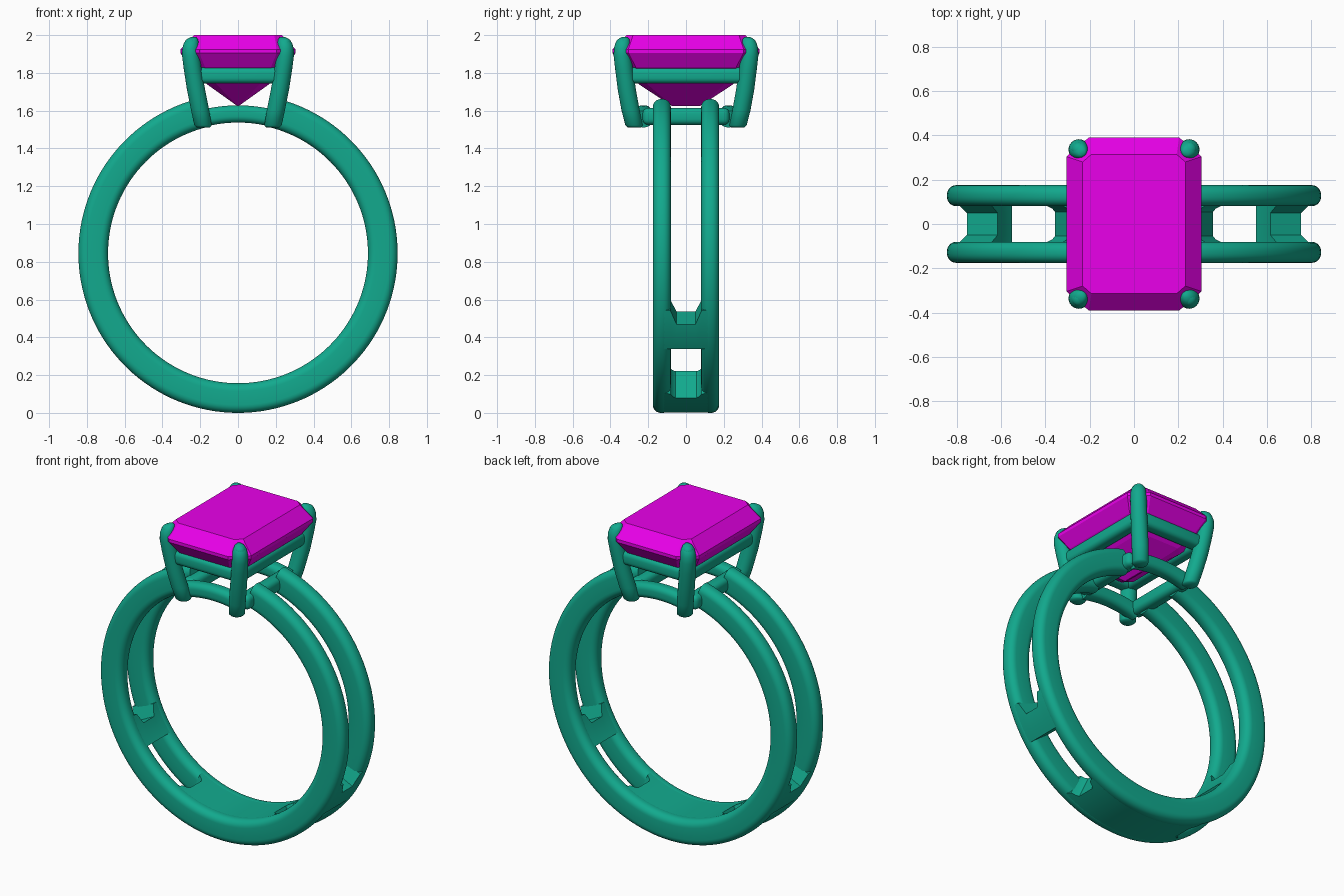
import bpy, bmesh, math
from mathutils import Vector

if "Cube" in bpy.data.objects:
    bpy.data.objects.remove(bpy.data.objects["Cube"])

ZC, R_OUT, R_IN = 0.845, 0.845, 0.688


def material(name, color):
    m = bpy.data.materials.new(name)
    m.diffuse_color = color
    m.use_nodes = True
    m.node_tree.nodes["Principled BSDF"].inputs["Base Color"].default_value = m.diffuse_color
    return m


METAL = material("green_metal", (0.006, 0.40, 0.27, 1))
GEM = material("magenta_gem", (0.82, 0.0, 0.82, 1))


def finish(name, bm, mat, smooth=True, angle=35):
    bmesh.ops.recalc_face_normals(bm, faces=bm.faces)
    me = bpy.data.meshes.new(name)
    bm.to_mesh(me)
    bm.free()
    me.materials.append(mat)
    ob = bpy.data.objects.new(name, me)
    bpy.context.collection.objects.link(ob)
    if smooth:
        bpy.ops.object.select_all(action='DESELECT')
        ob.select_set(True)
        bpy.context.view_layer.objects.active = ob
        bpy.ops.object.shade_smooth_by_angle(angle=math.radians(angle))
    return ob


def loft(name, rings, mat, smooth=True, angle=35):
    """Skin a list of equal-length closed rings and cap both ends."""
    bm = bmesh.new()
    rows = [[bm.verts.new(p) for p in r] for r in rings]
    n = len(rows[0])
    for a, b in zip(rows, rows[1:]):
        for i in range(n):
            bm.faces.new((a[i], a[(i + 1) % n], b[(i + 1) % n], b[i]))
    bm.faces.new(rows[0])
    bm.faces.new(rows[-1])
    return finish(name, bm, mat, smooth, angle)


def polar(deg, r, y):
    """Point on the hoop; the angle is measured from straight down."""
    t = math.radians(deg)
    return (r * math.sin(t), y, ZC - r * math.cos(t))


def rounded_rect(w, h, rad, seg=6):
    pts = []
    for k, (sx, sy) in enumerate([(1, 1), (-1, 1), (-1, -1), (1, -1)]):
        for i in range(seg + 1):
            t = math.radians(90 * k + 90 * i / seg)
            pts.append((sx * (w / 2 - rad) + rad * math.cos(t),
                        sy * (h / 2 - rad) + rad * math.sin(t)))
    return pts


def arc_bar(name, a0, a1, y, w, r0, r1, rad, steps):
    prof = rounded_rect(w, r1 - r0, rad)
    rm = (r0 + r1) / 2
    rings = [[polar(a0 + (a1 - a0) * i / steps, rm + v, y + u) for u, v in prof]
             for i in range(steps + 1)]
    loft(name, rings, METAL)


def web(name, stations, steps):
    """Curved plate between the rails; each station is (y, start angle, end angle)."""
    rings = []
    for y, a0, a1 in stations:
        arc = [a0 + (a1 - a0) * i / steps for i in range(steps + 1)]
        rings.append([polar(a, R_OUT - 0.001, y) for a in arc] +
                     [polar(a, R_IN + 0.001, y) for a in reversed(arc)])
    loft(name, rings, METAL, angle=30)


def bar(name, center, size, bevel):
    bm = bmesh.new()
    bmesh.ops.create_cube(bm, size=1)
    for v in bm.verts:
        v.co = Vector(center) + Vector([c * s for c, s in zip(v.co, size)])
    bmesh.ops.bevel(bm, geom=bm.edges[:], offset=bevel, segments=4,
                    profile=0.5, affect='EDGES')
    finish(name, bm, METAL)


# Twin hoop rails, open under the setting
for s, side in ((-1, "front"), (1, "back")):
    arc_bar(f"{side}_rail", -165, 165, s * 0.128, 0.095, R_IN, R_OUT, 0.042, 120)

# Solid bottom of the hoop with softly rounded window ends
web("hoop_base", [(y, -a, a) for y, a in
    [(-0.128, 29), (-0.083, 28), (-0.07, 26), (-0.055, 25),
     (0.055, 25), (0.07, 26), (0.083, 28), (0.128, 29)]], 30)

# Bridges between the rails, with chamfered upper corners
for s, side in ((-1, "left"), (1, "right")):
    web(f"{side}_bridge", [(y, s * lo, s * hi) for y, lo, hi in
        [(-0.128, 53, 69), (-0.083, 53, 69), (-0.05, 53, 63.5),
         (0.05, 53, 63.5), (0.083, 53, 69), (0.128, 53, 69)]], 8)

# Lower gallery: arched bars front and back, straight bars left and right
for s, side in ((-1, "front"), (1, "back")):
    arc_bar(f"{side}_lower_arch", 164.5, 195.5, s * 0.225, 0.085, R_IN + 0.004,
            R_IN + 0.095, 0.034, 20)
for s, side in ((-1, "left"), (1, "right")):
    bar(f"{side}_lower_bar", (s * 0.19, 0, 1.57), (0.085, 0.46, 0.09), 0.03)

# Upper gallery frame under the stone
for s, a, b in ((-1, "front", "left"), (1, "back", "right")):
    bar(f"{a}_upper_bar", (0, s * 0.305, 1.787), (0.46, 0.08, 0.085), 0.028)
    bar(f"{b}_upper_bar", (s * 0.22, 0, 1.787), (0.08, 0.64, 0.085), 0.028)

# Four claw prongs: x, y, z, radius along the path
PATH = [(0.184, 0.274, 1.512, 0.036), (0.185, 0.275, 1.522, 0.046),
        (0.200, 0.293, 1.60, 0.048), (0.222, 0.313, 1.71, 0.048),
        (0.240, 0.328, 1.82, 0.047), (0.249, 0.336, 1.89, 0.047),
        (0.250, 0.337, 1.93, 0.045), (0.247, 0.334, 1.96, 0.039),
        (0.241, 0.329, 1.98, 0.028), (0.236, 0.325, 1.99, 0.014)]
for sx, b in ((-1, "left"), (1, "right")):
    for sy, a in ((-1, "front"), (1, "back")):
        rings = []
        for x, y, z, r in PATH:
            rings.append([(sx * (x + r * math.cos(t)), sy * (y + r * math.sin(t)), z)
                          for t in [math.tau * i / 24 for i in range(24)]])
        loft(f"{a}_{b}_prong", rings, METAL, angle=60)
        # Claw tip reaching over the corner of the stone
        bm = bmesh.new()
        bmesh.ops.create_uvsphere(bm, u_segments=20, v_segments=12, radius=1)
        d = Vector((sx, sy, 0.25)).normalized()
        e = Vector((-sy, sx, 0)).normalized()
        f = d.cross(e)
        for v in bm.verts:
            u = v.co.copy()
            taper = 1 + 0.4 * u.x
            v.co = (Vector((sx * 0.238, sy * 0.326, 1.953)) + d * u.x * 0.05
                    + e * u.y * 0.031 * taper + f * u.z * 0.034)
        finish(f"{a}_{b}_claw_tip", bm, METAL, angle=60)


# Emerald-cut stone: half x, half y, corner cut x, corner cut y, z
def octagon(hx, hy, cx, cy, z):
    q = [(hx, hy - cy), (hx - cx, hy)]
    return [(x, y, z) for x, y in
            q + [(-x, y) for x, y in reversed(q)] +
            [(-x, -y) for x, y in q] + [(x, -y) for x, y in reversed(q)]]


loft("gemstone", [octagon(*s) for s in [
    (0.232, 0.315, 0.040, 0.035, 2.0),
    (0.305, 0.39, 0.10, 0.085, 1.925),
    (0.305, 0.39, 0.10, 0.085, 1.905),
    (0.255, 0.335, 0.08, 0.07, 1.83),
    (0.165, 0.25, 0.05, 0.045, 1.74),
    (0.004, 0.075, 0.003, 0.003, 1.625)]], GEM, smooth=False)
